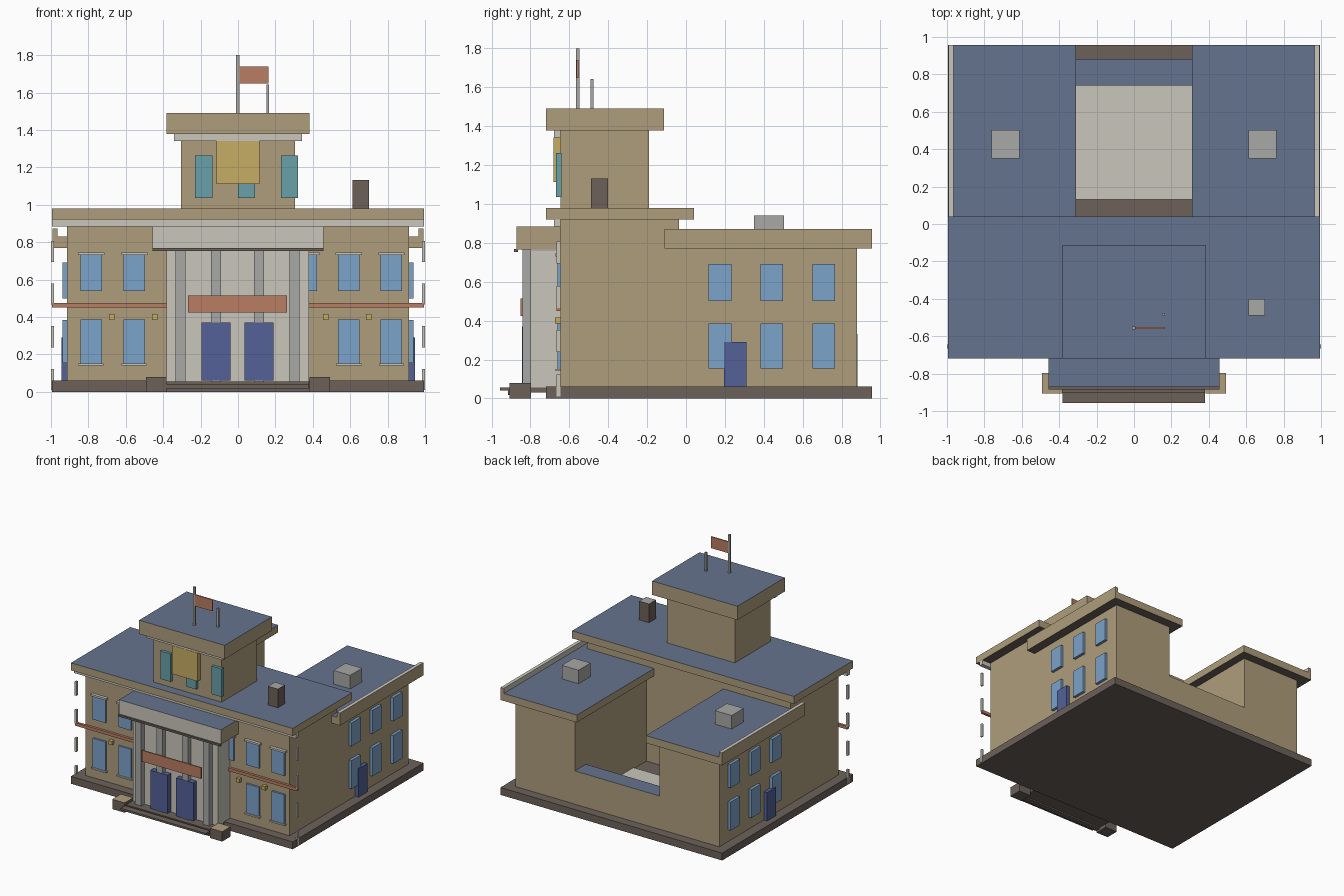
import bpy, bmesh

if "Cube" in bpy.data.objects:
    bpy.data.objects.remove(bpy.data.objects["Cube"])

# colours given as sRGB bytes, stored as linear diffuse colours
def lin(c):
    c /= 255
    return c / 12.92 if c <= 0.04045 else ((c + 0.055) / 1.055) ** 2.4

PALETTE = {
    "tan": (175, 158, 124), "stone": (202, 198, 187), "brown": (108, 97, 90),
    "roof_blue": (101, 116, 142), "glass_blue": (124, 163, 202), "navy": (83, 97, 152),
    "brick_red": (186, 125, 99), "gold": (198, 173, 101), "teal": (104, 161, 168),
    "grey": (168, 168, 166),
}
MATS = {}
for n, rgb in PALETTE.items():
    m = bpy.data.materials.new(n)
    m.diffuse_color = (*[lin(v) for v in rgb], 1)
    m.use_nodes = True
    m.node_tree.nodes["Principled BSDF"].inputs["Base Color"].default_value = m.diffuse_color
    MATS[n] = m

AXES = {"right": (0, 1), "left": (0, -1), "back": (1, 1), "front": (1, -1), "top": (2, 1), "bottom": (2, -1)}

# box from ranges; keyword arguments recolour the faces looking that way
def box(name, x, y, z, mat, **sides):
    bm = bmesh.new()
    bmesh.ops.create_cube(bm, size=1)
    for v in bm.verts:
        for i, r in enumerate((x, y, z)):
            v.co[i] = r[0] if v.co[i] < 0 else r[1]
    bm.normal_update()
    me = bpy.data.meshes.new(name)
    me.materials.append(MATS[mat])
    for i, (side, m) in enumerate(sides.items(), 1):
        me.materials.append(MATS[m])
        ax, sg = AXES[side]
        for f in bm.faces:
            if f.normal[ax] * sg > 0.9:
                f.material_index = i
    bm.to_mesh(me)
    bm.free()
    ob = bpy.data.objects.new(name, me)
    bpy.context.collection.objects.link(ob)
    return ob

# the same box on the right and mirrored on the left
def pair(name, x, y, z, mat, **sides):
    box(name + "_right", x, y, z, mat, **sides)
    swap = {"left": "right", "right": "left"}
    box(name + "_left", (-x[1], -x[0]), y, z, mat, **{swap.get(k, k): v for k, v in sides.items()})

# plinth and main block
box("plinth", (-.995, .995), (-.72, .957), (0, .06), "brown")
box("main_block", (-.915, .915), (-.645, -.035), (.06, .92), "tan")
box("main_roof", (-.995, .995), (-.72, .04), (.92, .98), "tan", top="roof_blue", bottom="brown")
box("main_cornice", (-.995, .995), (-.68, -.645), (.883, .92), "stone")

# rear wings with outer parapets and roof units
pair("wing", (.38, .915), (-.035, .88), (.06, .77), "tan")
pair("wing_roof", (.31, .965), (-.11, .957), (.77, .83), "tan", top="roof_blue", bottom="brown")
pair("wing_parapet", (.965, .993), (-.11, .957), (.77, .872), "tan", top="stone", left="stone", bottom="brown")
pair("roof_unit", (.612, .762), (.35, .503), (.83, .94), "grey")

# courtyard and low rear link
box("courtyard_floor", (-.38, .38), (.13, .74), (.06, .07), "stone")
box("rear_link", (-.38, .38), (.74, .882), (.06, .33), "tan", top="roof_blue")

# side windows and doors
for i, y in enumerate((.117, .383, .65)):
    for j, z in enumerate(((.155, .385), (.5, .69))):
        pair(f"side_window_{i}_{j}", (.915, .938), (y, y + .117), z, "glass_blue")
pair("side_door", (.915, .945), (.195, .31), (.06, .29), "navy")

# front windows with caps and sills
for i, x in enumerate((-.785, -.555, .365, .592, .82)):
    box(f"upper_window_{i}", (x - .057, x + .057), (-.66, -.645), (.54, .73), "glass_blue")
    box(f"window_cap_{i}", (x - .07, x + .07), (-.67, -.645), (.73, .745), "stone")
    if i != 2:
        box(f"lower_window_{i}", (x - .057, x + .057), (-.66, -.645), (.15, .387), "glass_blue")
        box(f"window_sill_{i}", (x - .067, x + .067), (-.67, -.645), (.14, .151), "stone")

# front band, lamps and corner stones
pair("front_band", (.38, .995), (-.665, -.645), (.45, .475), "brick_red")
for i, x in enumerate((-.675, -.445, .47, .7)):
    box(f"wall_lamp_{i}", (x - .015, x + .015), (-.675, -.645), (.385, .415), "gold")
for i in range(4):
    z = .01 + .228 * i
    pair(f"corner_stone_{i}", (.985, 1), (-.665, -.645), (z, z + .113), "stone")

# portico
box("portico_wall", (-.383, .38), (-.8, -.645), (.055, .76), "stone")
box("portico_roof", (-.458, .458), (-.872, -.645), (.765, .883), "tan", top="roof_blue", front="stone", bottom="brown")
box("portico_trim", (-.458, .458), (-.885, -.865), (.753, .768), "brown")
for i, x in enumerate((-.307, -.117, .113, .303)):
    box(f"column_{i}", (x - .027, x + .027), (-.84, -.8), (.055, .765), "grey")
box("sign_board", (-.268, .263), (-.85, -.84), (.425, .515), "brick_red")
for i, x in enumerate((-.118, .113)):
    box(f"front_door_{i}", (x - .077, x + .077), (-.843, -.8), (.06, .37), "navy")

# steps and flanking blocks
box("upper_step", (-.383, .38), (-.957, -.9), (.04, .055), "brown")
box("lower_step", (-.383, .38), (-.915, -.87), (.018, .042), "brown")
box("landing", (-.383, .38), (-.885, -.72), (.03, .056), "brown")
pair("step_block", (.382, .493), (-.907, -.797), (0, .08), "brown", top="tan")

# tower
box("tower", (-.305, .305), (-.645, -.19), (.98, 1.38), "tan")
box("tower_roof", (-.383, .383), (-.72, -.112), (1.378, 1.49), "tan", top="roof_blue", bottom="brown")
box("tower_cornice", (-.343, .341), (-.68, -.645), (1.342, 1.378), "stone")
for i, x in enumerate((-.183, .046, .275)):
    box(f"tower_window_{i}", (x - .046, x + .046), (-.668, -.64), (1.035, 1.262), "teal")
box("tower_panel", (-.115, .115), (-.682, -.645), (1.112, 1.342), "gold")

# chimney, poles and flag
box("chimney", (.612, .7), (-.488, -.4), (.98, 1.132), "brown", top="grey")
box("flag_pole", (-.01, .008), (-.565, -.548), (1.49, 1.8), "grey")
box("short_pole", (.152, .166), (-.49, -.475), (1.49, 1.643), "grey")
box("flag", (.008, .163), (-.562, -.552), (1.648, 1.74), "brick_red")
